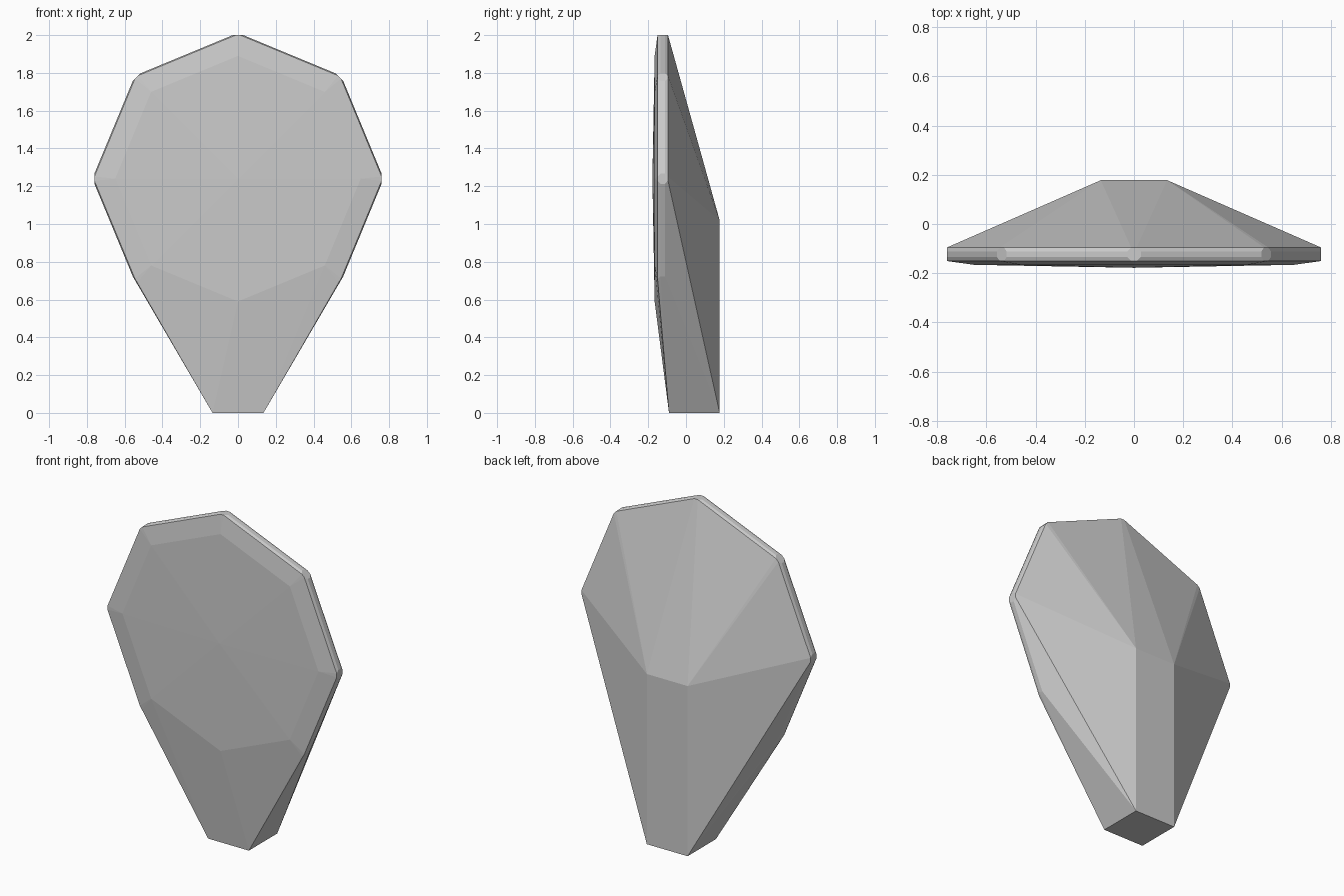
import bpy, bmesh, math
from mathutils import Vector

if "Cube" in bpy.data.objects:
    bpy.data.objects.remove(bpy.data.objects["Cube"])

CENTRE = Vector((0, -0.123, 1.24))   # middle of the octagonal dish
points = []

# Post: rectangular block at the back, standing on the ground
for x in (-0.135, 0.135):
    points += [(x, y, z) for y in (-0.09, 0.178) for z in (0, 1.02)]

# Dish front: shallow cone with its tip in the middle
points.append((0, -0.178, CENTRE.z))
for i in range(8):
    a = math.radians(45 * i)
    out = Vector((math.cos(a), 0, math.sin(a)))
    side = Vector((-math.sin(a), 0, math.cos(a)))
    points.append((0.65 * out.x, -0.166, CENTRE.z + 0.65 * out.z))
    if i == 6:
        continue                     # lowest corner is buried in the post
    # Rim corner: small octagonal facet facing outwards
    for k in range(8):
        b = math.radians(22.5 + 45 * k)
        points.append(CENTRE + out * 0.76
                      + side * 0.03 * math.cos(b)
                      + Vector((0, 0.03 * math.sin(b), 0)))

# Wrap everything in one tight shell
bm = bmesh.new()
for p in points:
    bm.verts.new(p)
hull = bmesh.ops.convex_hull(bm, input=bm.verts)
spare = {g for key in ("geom_interior", "geom_unused") for g in hull[key]
         if isinstance(g, bmesh.types.BMVert)}
bmesh.ops.delete(bm, geom=list(spare), context='VERTS')
bmesh.ops.recalc_face_normals(bm, faces=bm.faces)

mesh = bpy.data.meshes.new("sign_shell")
bm.to_mesh(mesh)
bm.free()
shell = bpy.data.objects.new("sign_shell", mesh)
bpy.context.collection.objects.link(shell)

grey = bpy.data.materials.new("light grey")
grey.diffuse_color = (0.6, 0.6, 0.6, 1)
grey.use_nodes = True
grey.node_tree.nodes["Principled BSDF"].inputs["Base Color"].default_value = grey.diffuse_color
mesh.materials.append(grey)
